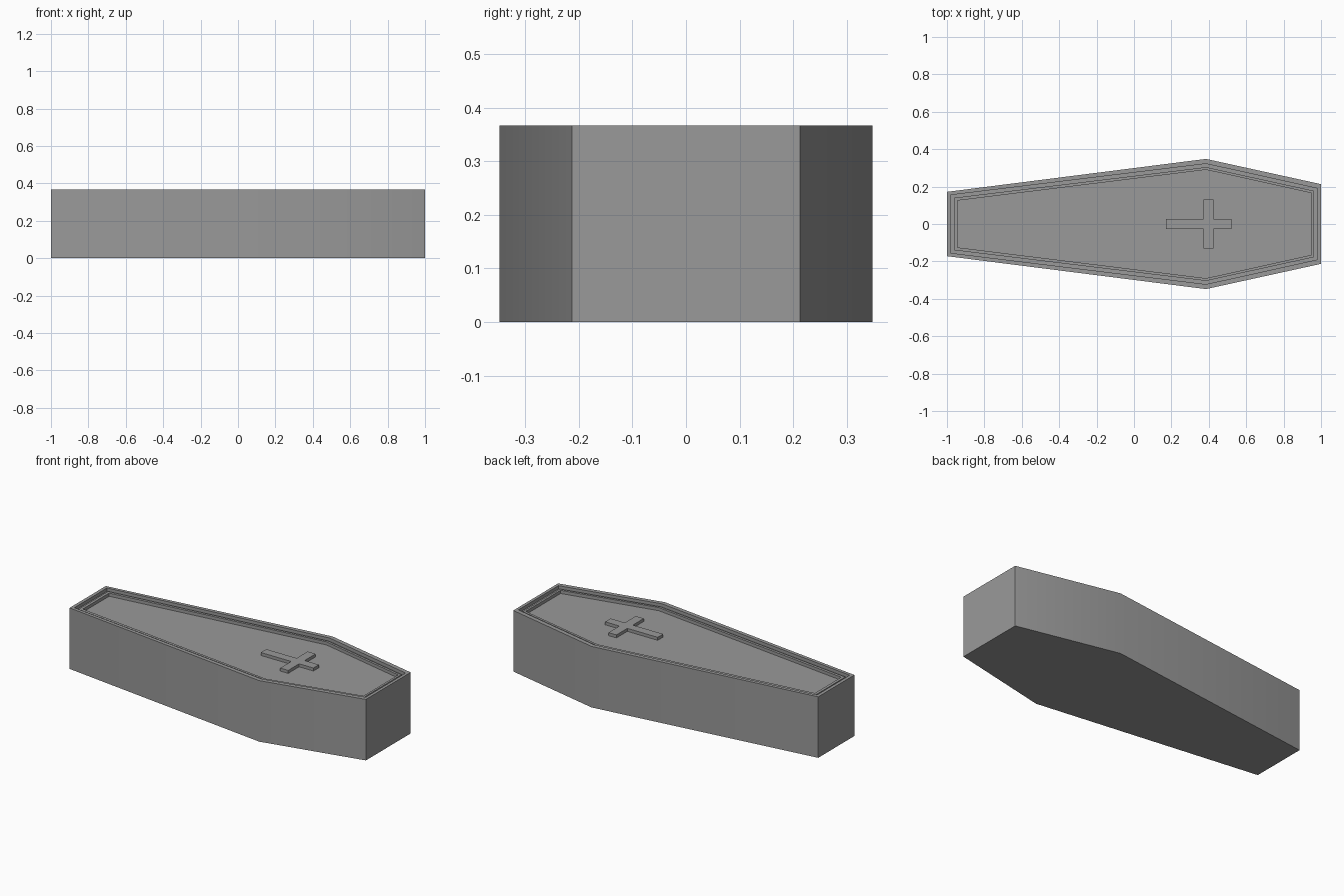
import bpy, bmesh

cube = bpy.data.objects.get("Cube")
if cube:
    bpy.data.objects.remove(cube, do_unlink=True)

# Single stone colour
stone = bpy.data.materials.new("grey stone")
stone.use_nodes = True
grey = (0.32, 0.32, 0.32, 1)
stone.diffuse_color = grey
stone.node_tree.nodes["Principled BSDF"].inputs["Base Color"].default_value = grey

HEIGHT = 0.367
PANEL = 0.338
# Half outlines on the +y side, from foot to head
RINGS = [
    [(-1.0, 0.172), (0.385, 0.348), (1.0, 0.213)],
    [(-0.98, 0.155), (0.385, 0.322), (0.982, 0.19)],
    [(-0.962, 0.14), (0.385, 0.304), (0.963, 0.177)],
    [(-0.945, 0.125), (0.385, 0.29), (0.95, 0.165)],
]


def finish(name, bm):
    bmesh.ops.recalc_face_normals(bm, faces=bm.faces)
    mesh = bpy.data.meshes.new(name)
    bm.to_mesh(mesh)
    bm.free()
    mesh.materials.append(stone)
    obj = bpy.data.objects.new(name, mesh)
    bpy.context.collection.objects.link(obj)
    return obj


def mirrored(half):
    return half + [(x, -y) for x, y in reversed(half)]


# Coffin: nested outlines joined from the base up the sides and down the steps
bm = bmesh.new()
levels = [(0, 0), (0, HEIGHT), (1, HEIGHT), (1, 0.347), (2, 0.347),
          (2, 0.357), (3, 0.357), (3, PANEL)]
loops = [[bm.verts.new((x, y, z)) for x, y in mirrored(RINGS[i])] for i, z in levels]
for a, b in zip(loops, loops[1:]):
    for i in range(len(a)):
        j = (i + 1) % len(a)
        bm.faces.new((a[i], a[j], b[j], b[i]))
bm.faces.new(loops[0])
bm.faces.new(loops[-1])
coffin = finish("coffin", bm)

# Raised cross on the lid
bm = bmesh.new()
foot, head, near, far = 0.17, 0.52, 0.372, 0.425
half = [(foot, 0.026), (near, 0.026), (near, 0.13), (far, 0.13), (far, 0.026), (head, 0.026)]
base = bm.faces.new([bm.verts.new((x, y, PANEL - 0.005)) for x, y in mirrored(half)])
top = bmesh.ops.extrude_face_region(bm, geom=[base])["geom"]
bmesh.ops.translate(bm, verts=[v for v in top if isinstance(v, bmesh.types.BMVert)],
                    vec=(0, 0, 0.023))
finish("lid_cross", bm)

# Soft shading across the shoulders, sharp edges elsewhere
bpy.ops.object.select_all(action="DESELECT")
coffin.select_set(True)
bpy.context.view_layer.objects.active = coffin
bpy.ops.object.shade_smooth_by_angle(angle=0.52)
